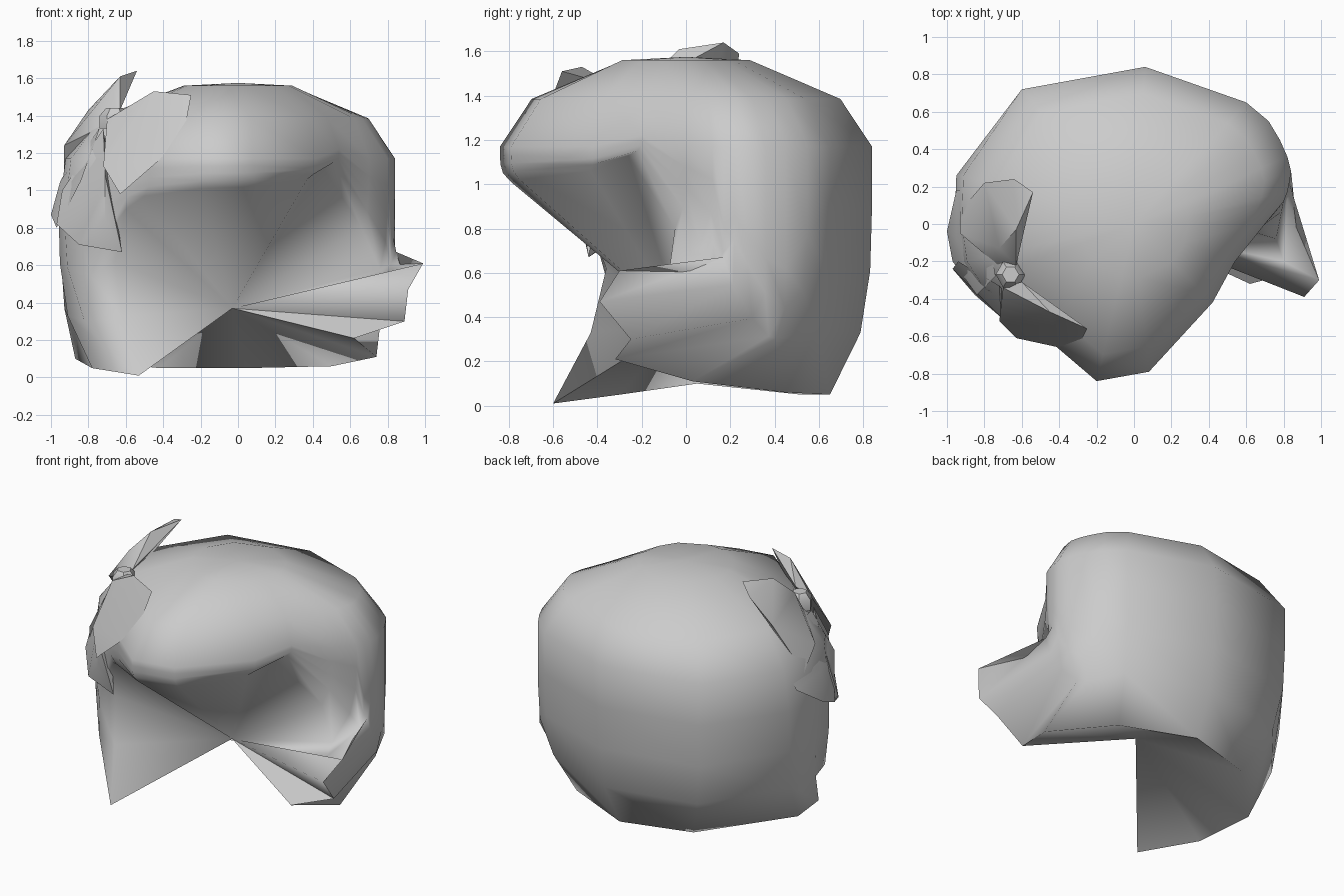
import bpy, bmesh, math
from mathutils import Vector

if "Cube" in bpy.data.objects:
    bpy.data.objects.remove(bpy.data.objects["Cube"])

grey = bpy.data.materials.new("light grey")
grey.diffuse_color = (0.6, 0.6, 0.6, 1)
grey.use_nodes = True
grey.node_tree.nodes["Principled BSDF"].inputs["Base Color"].default_value = grey.diffuse_color


def finish(name, bm, angle):
    bmesh.ops.recalc_face_normals(bm, faces=bm.faces)
    me = bpy.data.meshes.new(name)
    bm.to_mesh(me)
    bm.free()
    me.materials.append(grey)
    ob = bpy.data.objects.new(name, me)
    bpy.context.collection.objects.link(ob)
    bpy.ops.object.select_all(action='DESELECT')
    ob.select_set(True)
    bpy.context.view_layer.objects.active = ob
    bpy.ops.object.shade_smooth_by_angle(angle=math.radians(angle))


# Hair strands: widest outline (x, y), then the tip on the rim (x, y, z)
strands = [
    (-.47, -.61, -.50, -.59, .97), (-.20, -.84, -.20, -.79, 1.01),
    (.08, -.79, .10, -.75, 1.02), (.42, -.42, .37, -.43, 1.06),
    (.54, -.20, .45, -.26, 1.13), (.70, .00, .66, -.05, .80),
    (.80, .12, .76, -.08, .58), (.82, .17, .80, -.20, .54),
    (.83, .22, .99, -.30, .61), (.84, .28, .91, -.39, .47),
    (.82, .36, .89, -.25, .30), (.78, .45, .62, -.32, .21),
    (.72, .55, .74, .03, .11), (.60, .65, .50, .45, .06),
    (.06, .84, .04, .65, .05), (-.60, .72, -.42, .52, .05),
    (-.95, .26, -.87, .05, .10), (-.96, .00, -.78, -.30, .05),
    (-.93, -.20, -.53, -.60, .01), (-.85, -.32, -.62, -.43, .33),
    (-.72, -.43, -.66, -.36, .62), (-.59, -.52, -.60, -.47, .90),
]
bm = bmesh.new()
crown = bm.verts.new((0, 0, 1.575))
apex = bm.verts.new((-.03, -.02, .37))
cols = []
for n, (cx, cy, rx, ry, rz) in enumerate(strands):
    left, curl = cx < -.7, 7 <= n <= 11     # curl: flicked-out lock
    r = .29 / math.hypot(cx, cy)
    s = .79 if left else .89 if 3 <= n <= 5 else .83
    pts = [(cx * r, cy * r, 1.56), (cx * s, cy * s, 1.385)]
    top = 1.17 if rz < 1.1 else 1.22
    for i in range(5):                      # bulging fall from outline to tip
        t = i / 4
        k = t ** (8 if curl else 4.5)
        drop = t ** (.4 if curl else .7 if n == 12 else 1)
        w = .96 if left and i == 0 else 1
        pts.append((cx * w + (rx - cx) * k, cy + (ry - cy) * k, top + (rz - top) * drop))
    cols.append([bm.verts.new(p) for p in pts])
for a, b in zip(cols, cols[1:] + cols[:1]):
    bm.faces.new((crown, a[0], b[0]))
    for i in range(6):
        bm.faces.new((a[i], a[i + 1], b[i + 1], b[i]))
    bm.faces.new((a[6], apex, b[6]))        # hollow under the hair
finish("hair", bm, 85)


# Bow parts as faceted solids
def hull(name, pts, angle=40):
    bm = bmesh.new()
    for p in pts:
        bm.verts.new(p)
    bmesh.ops.convex_hull(bm, input=bm.verts)
    loose = [v for v in bm.verts if not v.link_faces]
    bmesh.ops.delete(bm, geom=loose, context='VERTS')
    finish(name, bm, angle)


hull("bow_loop_front", [
    (-.45, -.47, 1.53), (-.25, -.56, 1.51), (-.29, -.64, 1.30), (-.40, -.66, 1.18),
    (-.63, -.61, .98), (-.72, -.52, 1.13), (-.70, -.34, 1.38), (-.60, -.31, 1.44)])
hull("bow_loop_back", [
    (-.54, .17, 1.64), (-.64, .24, 1.59), (-.80, .22, 1.43), (-.93, .07, 1.09),
    (-.93, -.05, 1.24), (-.72, -.13, 1.50), (-.63, -.03, 1.61),
    (-.73, -.22, 1.34), (-.63, -.22, 1.43)])
hull("bow_tail_back", [
    (-.74, -.28, 1.33), (-.95, -.08, 1.05), (-1.0, -.04, .87), (-.97, -.20, .80),
    (-.84, -.38, 1.05), (-.82, .20, 1.28), (-.95, .18, 1.02)])
hull("bow_tail_front", [
    (-.72, -.33, 1.33), (-.94, -.20, 1.0), (-.97, -.24, .82), (-.85, -.38, .71),
    (-.62, -.44, .67), (-.71, -.48, .85), (-.71, -.50, 1.08)])
c = Vector((-.66, -.27, 1.38))
hull("bow_knot", [c + Vector((r * math.cos(a * math.pi / 3), r * math.sin(a * math.pi / 3), z))
                  for a in range(6) for r, z in ((.08, -.05), (.08, .02), (.045, .06))])
